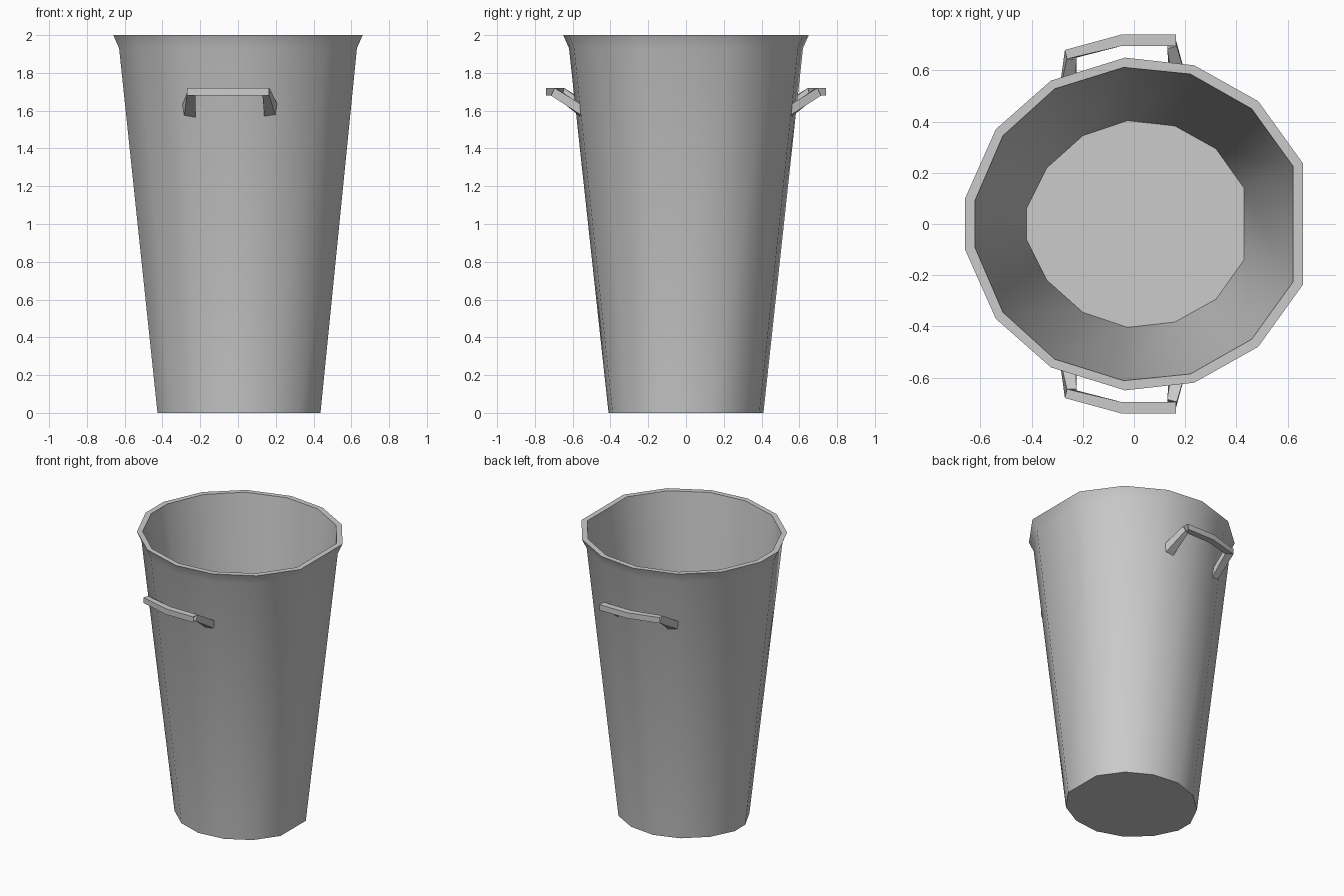
import bpy, bmesh

if "Cube" in bpy.data.objects:
    bpy.data.objects.remove(bpy.data.objects["Cube"])

def make(name, verts, faces, angle):
    me = bpy.data.meshes.new(name)
    me.from_pydata(verts, [], faces)
    bm = bmesh.new()
    bm.from_mesh(me)
    bmesh.ops.recalc_face_normals(bm, faces=bm.faces)
    bm.to_mesh(me)
    bm.free()
    ob = bpy.data.objects.new(name, me)
    bpy.context.collection.objects.link(ob)
    bpy.ops.object.select_all(action='DESELECT')
    ob.select_set(True)
    bpy.context.view_layer.objects.active = ob
    bpy.ops.object.shade_smooth_by_angle(angle=angle)
    return ob

def loft(name, rings, angle):
    """Skin a list of equal-length rings and cap both ends."""
    n = len(rings[0])
    verts = [v for r in rings for v in r]
    faces = [(k*n + i, k*n + (i+1) % n, (k+1)*n + (i+1) % n, (k+1)*n + i)
             for k in range(len(rings) - 1) for i in range(n)]
    faces += [tuple(range(n)), tuple(range(len(verts) - n, len(verts)))]
    return make(name, verts, faces, angle)

# Half outlines (mirrored across y = 0) of the slightly uneven 14-sided bin
RIM = [(.66, .237), (.485, .48), (.235, .62), (-.035, .65), (-.325, .56), (-.54, .37), (-.66, .10)]
MOUTH = [(.622, .225), (.46, .45), (.22, .586), (-.04, .612), (-.31, .528), (-.512, .345), (-.622, .09)]
BASE = [(.43, .14), (.32, .294), (.16, .383), (-.025, .404), (-.20, .345), (-.34, .22), (-.42, .06)]

def ring(half, z, s=1.0):
    full = half + [(x, -y) for x, y in reversed(half)]
    return [(x*s, y*s, z) for x, y in full]

# Bin body: outside wall, flared rim, inside wall, floor
loft("bin_body", [ring(BASE, 0, 1.015), ring(MOUTH, 1.93, 1.012), ring(RIM, 2),
                  ring(MOUTH, 2), ring(BASE, .01)], 0.72)

# Handle grip sections (inner and outer points in plan) and leg end sections
GRIP = [((-.225, .655), (-.27, .68)), ((-.05, .695), (-.05, .74)), ((.13, .695), (.165, .74))]
LEGS = {
    "left": ([(-.225, .655, 1.68), (-.27, .68, 1.68), (-.262, .645, 1.72), (-.225, .645, 1.72)],
             [(-.225, .515, 1.56), (-.285, .497, 1.57), (-.295, .5, 1.63), (-.23, .52, 1.63)]),
    "right": ([(.13, .70, 1.68), (.165, .715, 1.68), (.167, .695, 1.72), (.13, .685, 1.72)],
              [(.14, .55, 1.56), (.2, .545, 1.57), (.21, .55, 1.63), (.15, .557, 1.63)]),
}

# Front and back handles mirror each other
for side, sy in (("front", -1), ("back", 1)):
    flip = lambda pts: [(x, y*sy, z) for x, y, z in pts]
    grip = []
    for a, b in GRIP:
        grip.append(flip([(*a, 1.68), (*b, 1.68), (*b, 1.72), (*a, 1.72)]))
    # End pads widen toward the wall where the grip meets the legs
    grip[0][0] = (-.225, .65*sy, 1.68)
    grip[0][3] = (-.262, .645*sy, 1.72)
    grip[2][3] = (.165, .695*sy, 1.72)
    loft(side + "_handle_grip", [grip[0], grip[1], grip[2]], 0.5)
    for name, (top, foot) in LEGS.items():
        loft(side + "_handle_leg_" + name, [flip(top), flip(foot)], 0.5)
